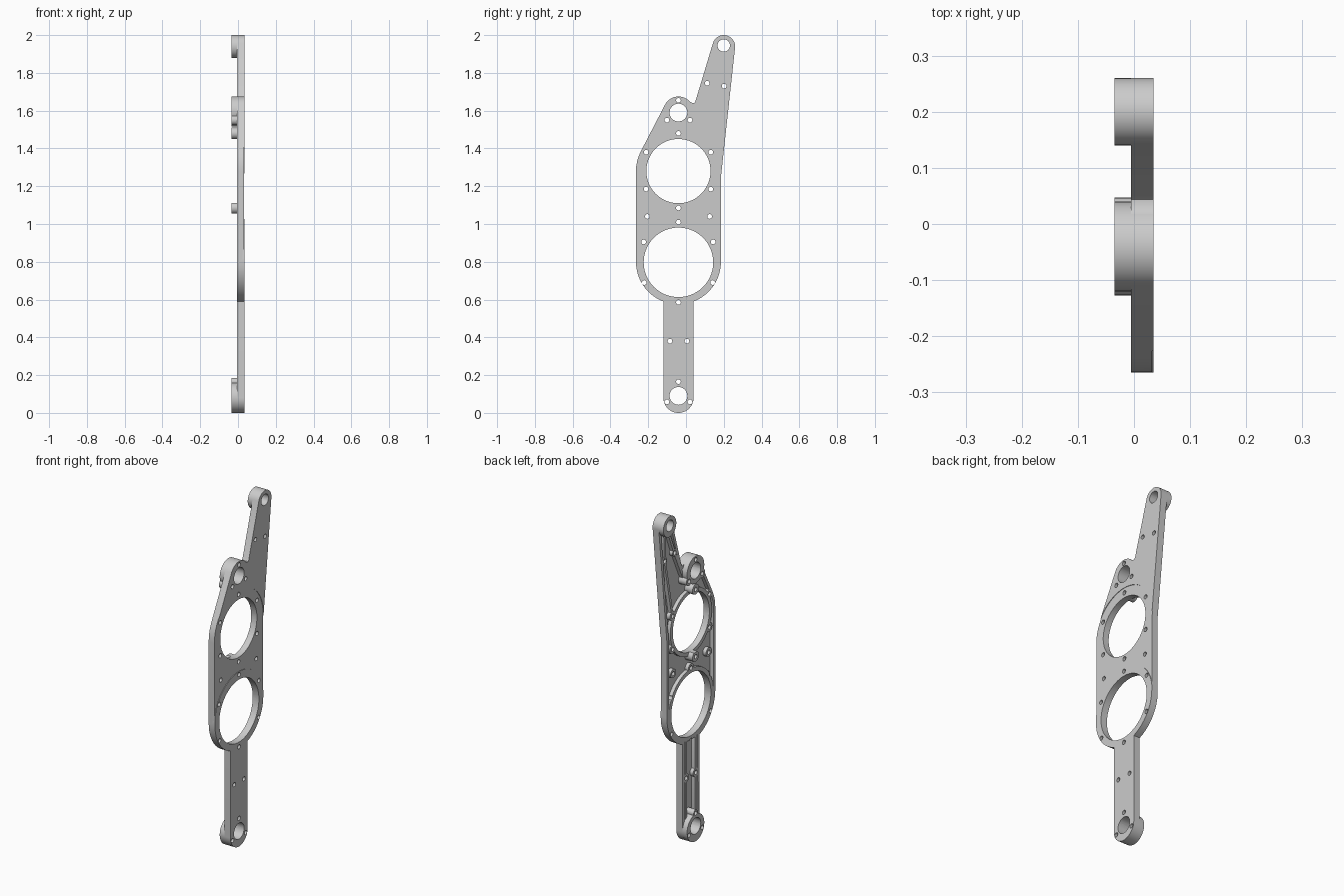
import bpy, bmesh
from math import cos, sin, radians, hypot, pi
from mathutils import Matrix, Vector

cube = bpy.data.objects.get("Cube")
if cube:
    bpy.data.objects.remove(cube, do_unlink=True)

grey = bpy.data.materials.new("light_grey_metal")
grey.use_nodes = True
colour = (0.6, 0.6, 0.6, 1)
grey.diffuse_color = colour
grey.node_tree.nodes["Principled BSDF"].inputs["Base Color"].default_value = colour

# Profiles are drawn in (y, z) and extruded along x
TO_SIDE = Matrix(((0, 0, 1, 0), (1, 0, 0, 0), (0, 1, 0, 0), (0, 0, 0, 1)))
BACK, FLOOR, FACE, TALL = -0.005, 0.016, 0.035, -0.035
MID = -0.04  # y of the main axis
parts = []


def arc(y, z, r, a0, a1):
    n = max(2, int(abs(a1 - a0) / 6))
    angles = [radians(a0 + (a1 - a0) * i / n) for i in range(n + 1)]
    return [(y + r * cos(a), z + r * sin(a)) for a in angles]


def circle(y, z, r, n=40):
    return [(y + r * cos(2 * pi * i / n), z + r * sin(2 * pi * i / n)) for i in range(n)]


def bar(a, b, w):
    """Rounded bar between two points."""
    d = Vector(b) - Vector(a)
    d.normalize()
    ends = []
    for p, s in ((b, 1), (a, -1)):
        for i in range(9):
            t = pi * i / 8 - pi / 2
            u, v = s * cos(t) * w / 2, s * sin(t) * w / 2
            ends.append((p[0] + d.x * u - d.y * v, p[1] + d.y * u + d.x * v))
    return ends


def inset(pts, w):
    """Move a counter-clockwise outline inwards."""
    out = []
    for i, p in enumerate(pts):
        a, b = pts[i - 1], pts[(i + 1) % len(pts)]
        d1 = Vector((p[0] - a[0], p[1] - a[1])).normalized()
        d2 = Vector((b[0] - p[0], b[1] - p[1])).normalized()
        n = Vector((-d1.y - d2.y, d1.x + d2.x)).normalized()
        k = w / max(0.5, n.dot(Vector((-d1.y, d1.x))))
        out.append((p[0] + n.x * k, p[1] + n.y * k))
    return out


def to_mesh(obj):
    deps = bpy.context.evaluated_depsgraph_get()
    return bpy.data.meshes.new_from_object(obj.evaluated_get(deps))


def extrude(name, loops, x0, x1):
    curve = bpy.data.curves.new(name, "CURVE")
    curve.dimensions = "2D"
    curve.fill_mode = "BOTH"
    curve.extrude = (x1 - x0) / 2
    for pts in loops:
        s = curve.splines.new("POLY")
        s.points.add(len(pts) - 1)
        for sp, p in zip(s.points, pts):
            sp.co = (p[0], p[1], 0, 1)
        s.use_cyclic_u = True
    temp = bpy.data.objects.new(name + "_curve", curve)
    bpy.context.collection.objects.link(temp)
    mesh = to_mesh(temp)
    bpy.data.objects.remove(temp)
    bpy.data.curves.remove(curve)
    mesh.transform(Matrix.Translation(((x0 + x1) / 2, 0, 0)) @ TO_SIDE)
    bm = bmesh.new()
    bm.from_mesh(mesh)
    bmesh.ops.remove_doubles(bm, verts=bm.verts, dist=1e-5)
    bmesh.ops.recalc_face_normals(bm, faces=bm.faces)
    bm.to_mesh(mesh)
    bm.free()
    mesh.name = name
    mesh.materials.clear()
    mesh.materials.append(grey)
    obj = bpy.data.objects.new(name, mesh)
    bpy.context.collection.objects.link(obj)
    return obj


def part(name, loops, x0, x1):
    parts.append(extrude(name, loops, x0, x1))


# Outer outline, counter-clockwise from the foot
outline = (arc(MID, 0.08, 0.08, 180, 360) + arc(MID, 0.8, 0.225, -69.2, 0)
           + [(0.185, 1.25)] + arc(0.2, 1.94, 0.06, -6.4, 163.7)
           + [(0.05, 1.65), (0.044, 1.641), (0.034, 1.641)]
           + arc(MID, 1.595, 0.08, 40, 152.6) + arc(MID, 1.28, 0.225, 152.6, 180)
           + arc(MID, 0.8, 0.225, 180, 249.2))

# Large bores: y, z, radius
upper_bore, lower_bore = (MID, 1.28, 0.17), (MID, 0.797, 0.184)
pivots = [(0.2, 1.945, 0.033), (MID, 1.59, 0.047), (MID, 0.09, 0.047)]

# Screw holes: mirrored pairs about the main axis, centred ones, arm ones
pairs = [(0.061, 1.55), (0.171, 1.38), (0.171, 1.185), (0.165, 1.04),
         (0.184, 0.905), (0.181, 0.69), (0.045, 0.38), (0.061, 0.058)]
screws = [(MID + s * d, z) for d, z in pairs for s in (-1, 1)]
screws += [(MID, z) for z in (1.655, 1.48, 1.085, 1.01, 0.585, 0.165)]
arm_screws = [(0.112, 1.745), (0.202, 1.73)]
screws += arm_screws

# Web, rim and rings around the large bores
part("web_plate", [outline], FLOOR, FACE)
part("outer_rim", [outline, inset(outline, 0.018)], BACK, FACE - 0.004)
part("upper_bore_ring", [circle(MID, 1.28, 0.193, 72)], BACK, FACE - 0.004)
part("lower_bore_ring", [circle(MID, 0.797, 0.208, 72)], BACK, FACE - 0.004)

# Tall bosses at the pivots
part("arm_tip_boss", [circle(0.2, 1.94, 0.06)], TALL, FACE - 0.001)
part("shoulder_boss", [circle(MID, 1.595, 0.08)], TALL, FACE - 0.001)
part("foot_boss", [circle(MID, 0.08, 0.08)], TALL, FACE - 0.001)

# Screw bosses, tall beside the pivots and on the centre of the upper bore
tall = {(MID, 1.48): 0.03, (MID, 1.085): 0.03, (MID, 0.165): 0.02}
for s in (-1, 1):
    tall[(MID + s * 0.061, 1.55)] = 0.026
for y, z in screws:
    if (y, z) in tall:
        part("tall_screw_boss", [circle(y, z, tall[(y, z)], 24)], TALL, FACE - 0.004)
    elif 0.1 < z < 1.6 and abs(y - MID) < 0.18 and z != 0.585:
        part("screw_boss", [circle(y, z, 0.026, 24)], BACK, FACE - 0.004)
for y, z in arm_screws:
    part("arm_screw_boss", [circle(y, z, 0.02, 24)], BACK, FACE - 0.004)

# Stiffening ribs on stem and arm
for s in (-1, 1):
    part("stem_rib", [bar((MID + s * 0.045, 0.12), (MID + s * 0.045, 0.61), 0.018)],
         BACK, FACE - 0.004)
arm_ribs = [((0.182, 1.92), arm_screws[0]), (arm_screws[0], (0.021, 1.55)),
            ((0.207, 1.92), arm_screws[1]), (arm_screws[1], (0.131, 1.38))]
for a, b in arm_ribs:
    part("arm_rib", [bar(a, b, 0.016)], BACK, FACE - 0.004)

# Cutters: all round holes, and the shallow recess on the flat face
holes = [circle(*b, 72) for b in (upper_bore, lower_bore)]
holes += [circle(*p) for p in pivots] + [circle(y, z, 0.0125, 20) for y, z in screws]
hole_cutter = extrude("hole_cutter", holes, -0.1, 0.1)
recess = arc(MID, 1.28, 0.227, 0, 180) + arc(MID, 0.8, 0.227, 180, 0)
recess_cutter = extrude("recess_cutter", [recess], FACE - 0.003, 0.1)
cutters = [hole_cutter, recess_cutter]

for obj in parts:
    for cutter in cutters if obj.name == "web_plate" else cutters[:1]:
        mod = obj.modifiers.new("cut", "BOOLEAN")
        mod.operation = "DIFFERENCE"
        mod.solver = "EXACT"
        mod.object = cutter
for obj in parts:
    mesh = to_mesh(obj)
    obj.modifiers.clear()
    obj.data = mesh
for cutter in cutters:
    bpy.data.objects.remove(cutter)

# Smooth round walls, sharp edges
bpy.ops.object.select_all(action="DESELECT")
for obj in parts:
    obj.select_set(True)
bpy.context.view_layer.objects.active = parts[0]
bpy.ops.object.shade_smooth_by_angle(angle=radians(30))
